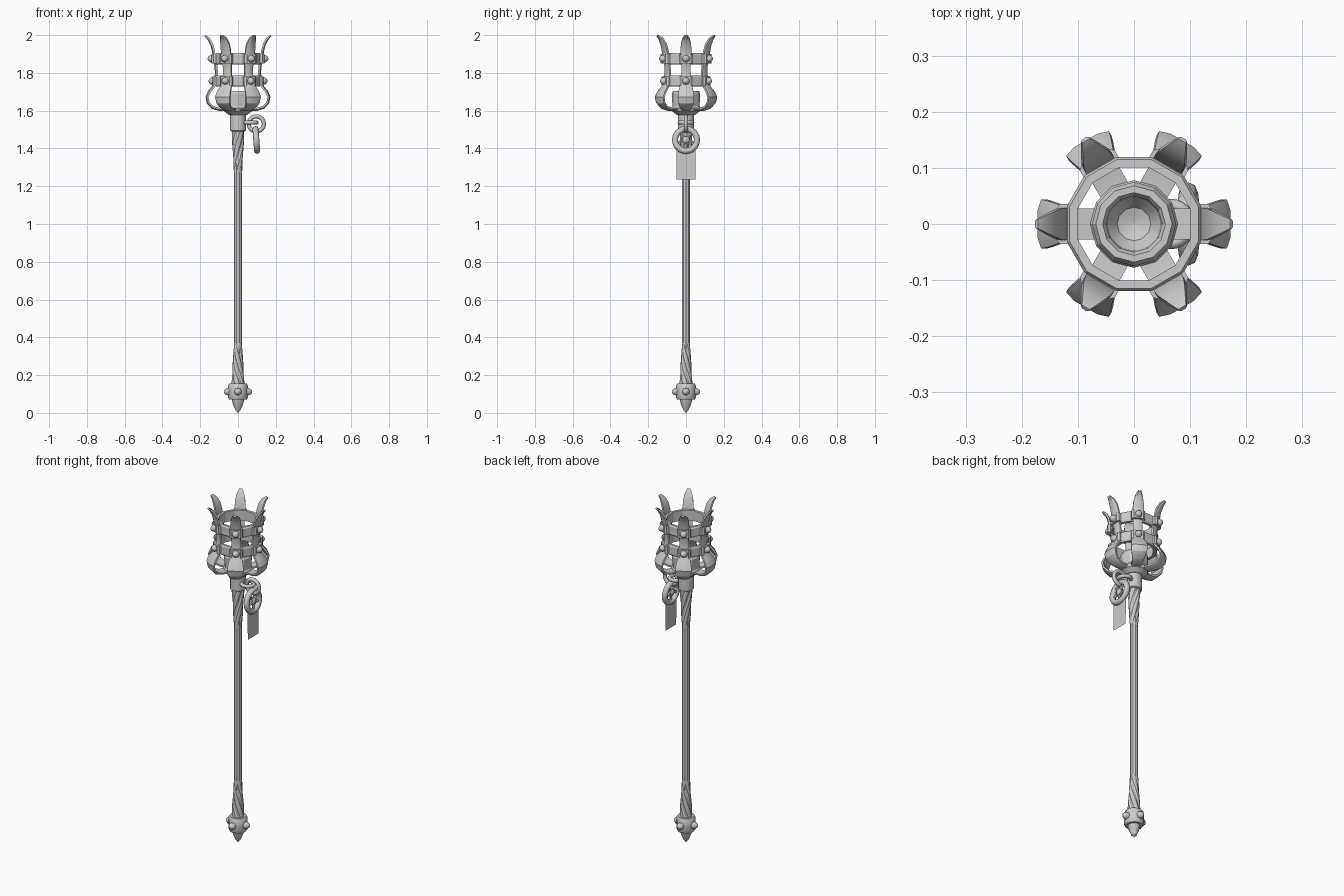
import bpy, math
from math import sin, cos, pi, radians
from mathutils import Vector, Matrix

if "Cube" in bpy.data.objects:
    bpy.data.objects.remove(bpy.data.objects["Cube"])


def loft(name, sections, closed=False, smooth=35):
    """Skin a list of equal-length point loops."""
    n, m = len(sections[0]), len(sections)
    verts = [p for s in sections for p in s]
    faces = [(i * n + j, i * n + (j + 1) % n, (i + 1) % m * n + (j + 1) % n, (i + 1) % m * n + j)
             for i in range(m if closed else m - 1) for j in range(n)]
    if not closed:
        faces += [tuple(reversed(range(n))), tuple(range((m - 1) * n, m * n))]
    me = bpy.data.meshes.new(name)
    me.from_pydata(verts, [], faces)
    ob = bpy.data.objects.new(name, me)
    bpy.context.collection.objects.link(ob)
    if smooth:
        bpy.ops.object.select_all(action='DESELECT')
        ob.select_set(True)
        bpy.context.view_layer.objects.active = ob
        bpy.ops.object.shade_smooth_by_angle(angle=radians(smooth))
    return ob


def lathe(name, profile, n=12, closed=False, smooth=35, phase=0.0):
    return loft(name, [[(r * cos(phase + 2 * pi * j / n), r * sin(phase + 2 * pi * j / n), z)
                        for j in range(n)] for r, z in profile], closed, smooth)


def twist(name, z0, z1, r0, r1, turn, steps=14):
    """Spiral-wrapped grip with four ridges."""
    secs = []
    for i in range(steps + 1):
        t = i / steps
        r = r0 + (r1 - r0) * t
        secs.append([(r * k * cos(a + turn * t), r * k * sin(a + turn * t), z0 + (z1 - z0) * t)
                     for a, k in [(pi / 8 * j, (1, .97, .8, .97)[j % 4]) for j in range(16)]])
    return loft(name, secs, smooth=20)


def torus(name, R, r, matrix, n=24, m=8):
    prof = [(R + r * cos(2 * pi * i / m), r * sin(2 * pi * i / m)) for i in range(m)]
    ob = lathe(name, prof, n, closed=True, smooth=50)
    ob.matrix_world = matrix
    return ob


def stud(name, r, h, matrix):
    """Domed rivet pointing along local z."""
    prof = [(r, -h * .5), (r, 0), (r * .87, h * .5), (r * .5, h * .87), (r * .05, h)]
    ob = lathe(name, prof, 10, smooth=50)
    ob.matrix_world = matrix
    return ob


def radial(angle, r, z):
    """Frame whose local z points outward from the staff axis."""
    return (Matrix.Rotation(angle, 4, 'Z') @ Matrix.Translation((r, 0, z))
            @ Matrix.Rotation(pi / 2, 4, 'Y'))


# Shaft, grips, pommel
lathe("shaft", [(.022, .1), (.022, 1.52)], 10)
twist("lower_grip", .14, .37, .036, .022, -pi * .8)
twist("upper_grip", 1.27, 1.51, .022, .036, pi * .8)
lathe("pommel", [(.004, .01), (.012, .012), (.025, .04), (.033, .07), (.046, .07), (.052, .08),
                 (.052, .145), (.046, .155), (.02, .155)])
lathe("pommel_tip", [(.001, 0), (.012, .014), (.02, .04)], 12)
for k in range(4):
    stud("pommel_stud", .02, .025, radial(k * pi / 2, .05, .112))

# Collar and cup
lathe("collar", [(.035, 1.49), (.043, 1.495), (.043, 1.59), (.03, 1.59)])
lathe("cup", [(.03, 1.575), (.05, 1.578), (.073, 1.597), (.078, 1.615), (.072, 1.625), (.075, 1.69),
              (.068, 1.705), (.056, 1.705), (.05, 1.695), (.048, 1.66), (.03, 1.635), (.001, 1.625)],
      smooth=25)

# Cage bands
for z in (1.757, 1.875):
    h = .03
    lathe("cage_band", [(.104, z - h), (.119, z - h), (.124, z - h + .008), (.124, z + h - .008),
                        (.119, z + h), (.104, z + h)], 12, closed=True, smooth=0, phase=pi / 12)

# Prongs: (radius, height, half width) along the centre line
path = [(.05, 1.607, .028), (.10, 1.607, .028), (.135, 1.617, .033), (.158, 1.642, .041),
        (.164, 1.672, .044), (.152, 1.70, .041), (.132, 1.725, .034), (.119, 1.755, .028),
        (.114, 1.80, .025), (.117, 1.84, .025), (.125, 1.88, .027), (.130, 1.915, .029),
        (.139, 1.95, .027), (.155, 1.98, .019), (.174, 1.997, .008)]
shape = [(-1, -.5), (1, -.5), (1, .1), (.55, .5), (-.55, .5), (-1, .1)]
for k in range(6):
    a = k * pi / 3
    rot = Matrix.Rotation(a, 3, 'Z')
    secs = []
    for i, (r, z, w) in enumerate(path):
        p, q = path[max(i - 1, 0)], path[min(i + 1, len(path) - 1)]
        t = Vector((q[0] - p[0], 0, q[1] - p[1])).normalized()
        nrm = Vector((t.z, 0, -t.x))
        th = .016 if i < len(path) - 1 else .008
        secs.append([rot @ (Vector((r, s * w, z)) + nrm * (d * th)) for s, d in shape])
    loft("prong", secs, smooth=30)
    # Band clasps and rivets over each prong
    for z, r in ((1.757, .122), (1.875, .127)):
        clasp = loft("clasp", [[(x, y, zz) for x, y in
                     ((r - .02, -.036), (r + .004, -.036), (r + .013, -.026),
                      (r + .013, .026), (r + .004, .036), (r - .02, .036))]
                     for zz in (z - .024, z + .024)], smooth=0)
        clasp.rotation_euler.z = a
        stud("rivet", .02, .022, radial(a, r + .012, z))

# Hanging links
torus("collar_eyelet", .034, .011, Matrix.Translation((.065, 0, 1.537)))
torus("hanging_link", .04, .011, Matrix.Translation((.097, 0, 1.53)) @ Matrix.Rotation(pi / 2, 4, 'X'))

# Medallion: rim, hub and spokes, tilted slightly
med = (Matrix.Translation((.097, 0, 1.445)) @ Matrix.Rotation(radians(-4), 4, 'Y')
       @ Matrix.Rotation(pi / 2, 4, 'Y'))
torus("medallion_rim", .058, .016, med)
stud("medallion_hub", .022, .016, med)
stud("medallion_hub_back", .022, .016, med @ Matrix.Rotation(pi, 4, 'X'))
for k in range(5):
    spoke = lathe("medallion_spoke", [(.008, 0), (.008, .055)], 6)
    spoke.matrix_world = med @ Matrix.Rotation(k * 2 * pi / 5, 4, 'Z') @ Matrix.Rotation(pi / 2, 4, 'Y')

# Cloth ribbon behind the medallion
me = bpy.data.meshes.new("ribbon")
me.from_pydata([(.099, -.05, 1.235), (.099, .05, 1.235), (.097, .05, 1.40), (.097, -.05, 1.40)],
               [], [(0, 1, 2, 3)])
bpy.context.collection.objects.link(bpy.data.objects.new("ribbon", me))
